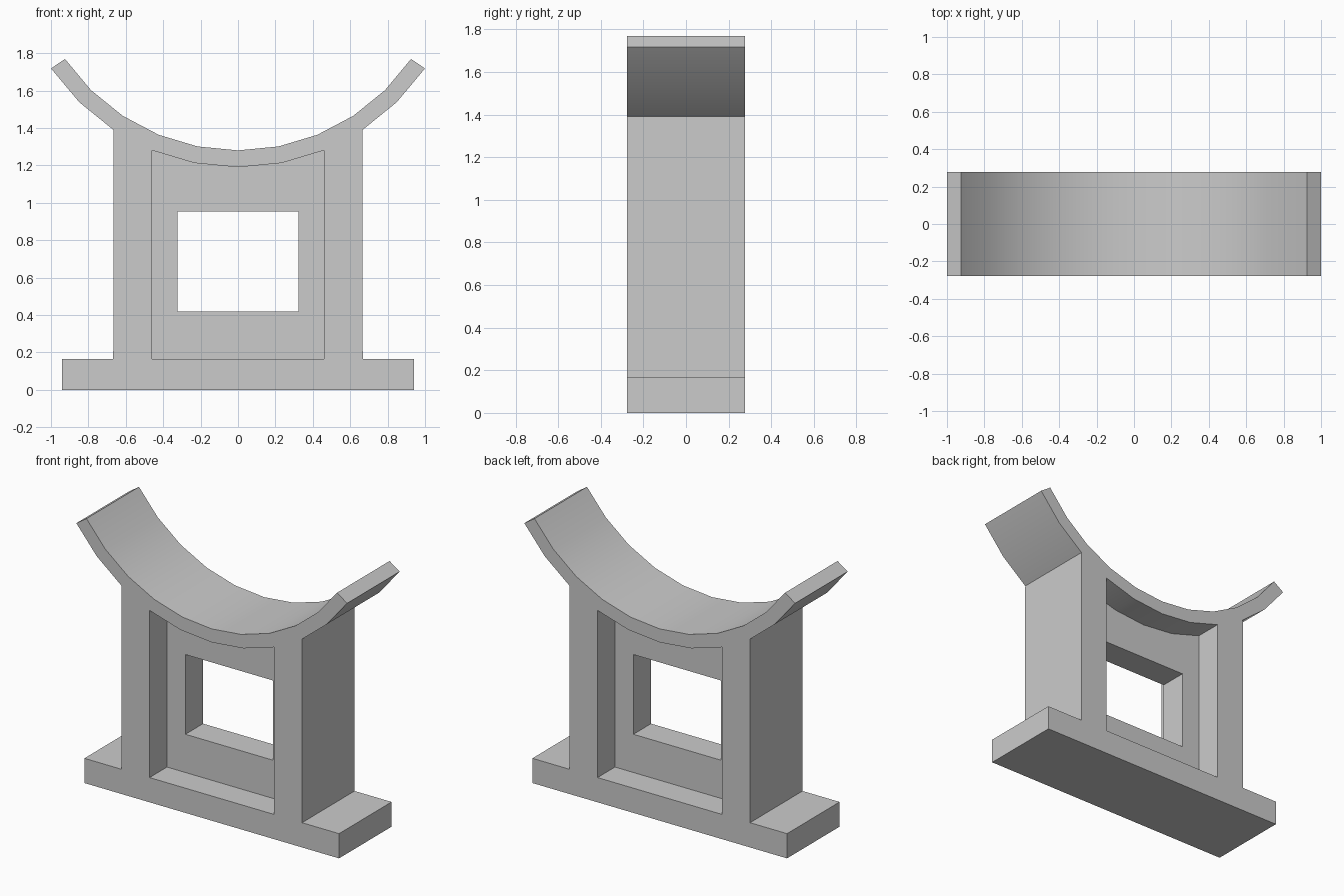
import bpy, bmesh
from math import sin, cos, radians

if "Cube" in bpy.data.objects:
    bpy.data.objects.remove(bpy.data.objects["Cube"])

DEPTH = 0.277      # half depth of the stand
WEB = 0.093        # half thickness of the recessed panel
CENTRE_Z = 2.40    # centre of the cradle arc
STEP = radians(55.7) / 5


def arc(radius, first, last):
    """Points on the cradle arc, counted in facets from the middle."""
    return [(radius * sin(i * STEP), CENTRE_Z - radius * cos(i * STEP))
            for i in range(first, last + 1)]


def ring(bm, points, y):
    verts = [bm.verts.new((x, y, z)) for x, z in points]
    edges = [bm.edges.new((verts[i - 1], verts[i])) for i in range(len(verts))]
    return verts, edges


def cap(bm, loops, y):
    """Flat face with a hole, between two loops."""
    edges = [e for pts in loops for e in ring(bm, pts, y)[1]]
    bmesh.ops.triangle_fill(bm, use_beauty=True, use_dissolve=False,
                            edges=edges, normal=(0, 1, 0))


def wall(bm, points, y0, y1):
    """Strip of quads along a loop."""
    a, b = ring(bm, points, y0)[0], ring(bm, points, y1)[0]
    for i in range(len(a)):
        bm.faces.new((a[i - 1], a[i], b[i], b[i - 1]))


# Outline: foot, posts, cradle underside and cradle top
right = [(0.94, 0), (0.94, 0.165), (0.667, 0.165)] + arc(1.21, 3, 5)
left = [(-x, z) for x, z in reversed(right)]
outline = right + arc(1.12, -5, 5)[::-1] + left

# Recess with an arched top, and the window through the panel
recess = [(-0.459, 0.165)] + arc(1.21, -2, 2) + [(0.459, 0.165)]
window = [(-0.323, 0.42), (-0.323, 0.952), (0.323, 0.952), (0.323, 0.42)]

bm = bmesh.new()
for s in (-1, 1):
    cap(bm, (outline, recess), s * DEPTH)
    cap(bm, (recess, window), s * WEB)
    wall(bm, recess, s * DEPTH, s * WEB)
wall(bm, outline, -DEPTH, DEPTH)
wall(bm, window, -WEB, WEB)
bmesh.ops.remove_doubles(bm, verts=bm.verts, dist=0.0005)
bmesh.ops.recalc_face_normals(bm, faces=bm.faces)

mesh = bpy.data.meshes.new("cradle_stand")
bm.to_mesh(mesh)
bm.free()
stand = bpy.data.objects.new("cradle_stand", mesh)
bpy.context.collection.objects.link(stand)

# Smooth cradle surface, sharp corners
bpy.context.view_layer.objects.active = stand
stand.select_set(True)
bpy.ops.object.shade_smooth_by_angle(angle=radians(30))
